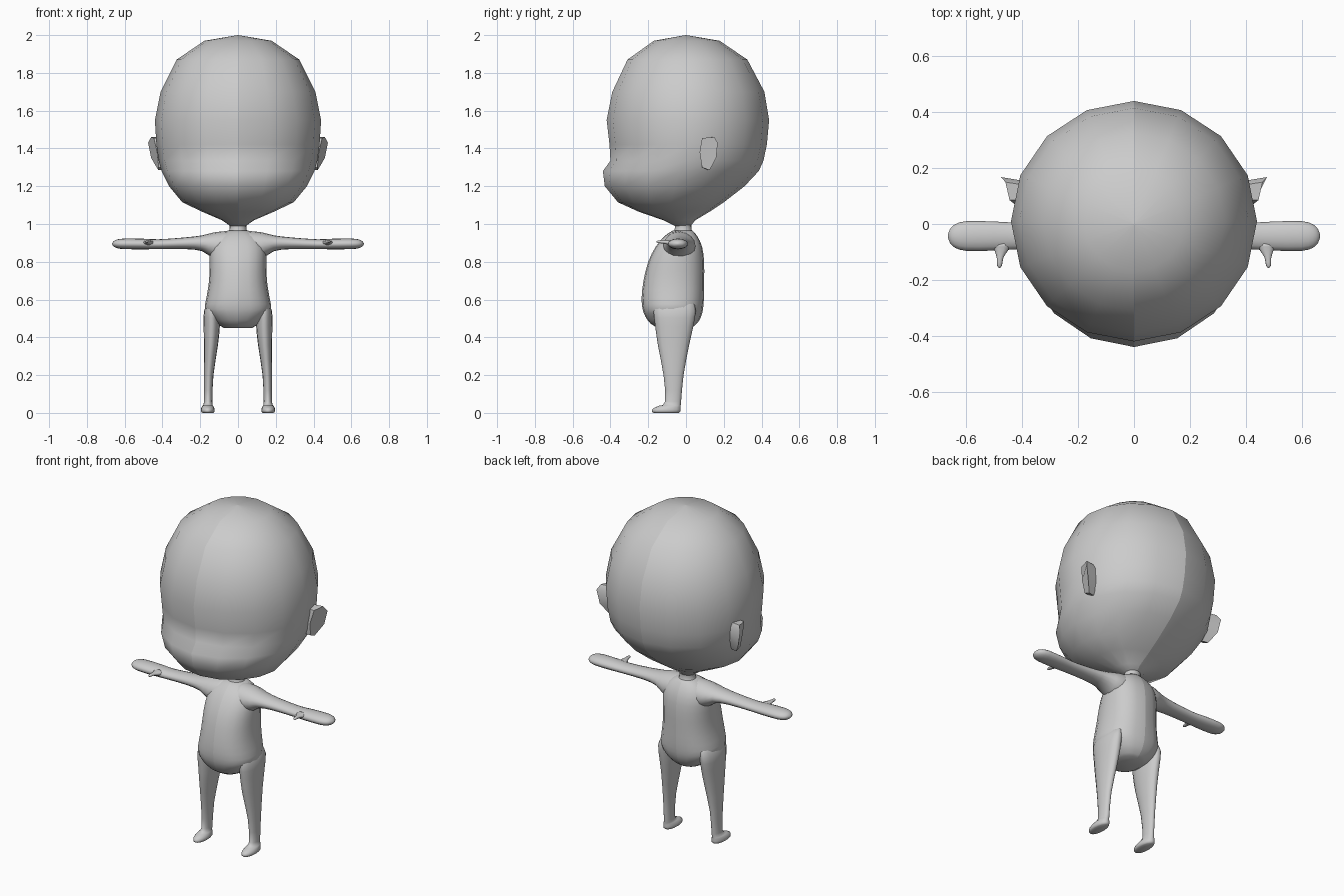
import bpy, bmesh, math
from mathutils import Vector

skin = bpy.data.materials.new("grey clay")
skin.diffuse_color = (0.6, 0.6, 0.6, 1)


def finish(name, bm, centre_seam=False):
    bmesh.ops.recalc_face_normals(bm, faces=bm.faces)
    for f in bm.faces:
        f.smooth = True
    if centre_seam:
        for e in bm.edges:
            if all(abs(v.co.x) < 1e-4 for v in e.verts):
                e.smooth = False
    me = bpy.data.meshes.new(name)
    bm.to_mesh(me)
    bm.free()
    me.materials.append(skin)
    ob = bpy.data.objects.new(name, me)
    bpy.context.collection.objects.link(ob)
    return ob


def refine(rows, steps):
    """Catmull-Rom interpolation between ring parameter rows."""
    out = []
    for i in range(len(rows) - 1):
        p = [rows[max(0, min(len(rows) - 1, i + k))] for k in (-1, 0, 1, 2)]
        for s in range(steps):
            t = s / steps
            out.append([0.5 * (2 * b + (c - a) * t + (2 * a - 5 * b + 4 * c - d) * t * t
                               + (3 * b - a - 3 * c + d) * t ** 3) for a, b, c, d in zip(*p)])
    return out + [rows[-1]]


def loft(name, rows, place, segs=16, steps=1, power=2.0, side=1, seam=False):
    """Skin elliptical rings; a row is (position, centre a, centre b, radius a, radius b)."""
    bm = bmesh.new()
    rings = []
    rows = refine(rows, steps)
    for w, ca, cb, ra, rb in rows:
        ring = []
        for k in range(segs):
            t = math.tau * k / segs
            c, s = math.cos(t), math.sin(t)
            a = ca + ra * math.copysign(abs(c) ** (2 / power), c)
            b = cb + rb * math.copysign(abs(s) ** (2 / power), s)
            x, y, z = place(w, a, b)
            ring.append(bm.verts.new((x * side, y, z)))
        rings.append(ring)
    for lo, hi in zip(rings, rings[1:]):
        for k in range(segs):
            n = (k + 1) % segs
            bm.faces.new((lo[k], lo[n], hi[n], hi[k]))
    # fan caps
    for ring, row in ((rings[0], rows[0]), (rings[-1], rows[-1])):
        x, y, z = place(*row[:3])
        mid = bm.verts.new((x * side, y, z))
        for k in range(segs):
            bm.faces.new((ring[k], ring[(k + 1) % segs], mid))
    return finish(name, bm, seam)


def up(w, a, b):
    return a, b, w


def along_x(w, a, b):
    return w, a, b


def along_y(w, a, b):
    return a, w, b


def depth_rows(table):
    """(z, half width, y front, y back) to ring rows."""
    return [(z, 0, (f + b) / 2, hw, (b - f) / 2) for z, hw, f, b in table]


# Head: sixteen-sided skull with a projecting muzzle and tapered jaw
loft("head", depth_rows([
    (0.985, 0.035, -0.05, 0.02), (1.02, 0.085, -0.12, 0.05), (1.065, 0.19, -0.25, 0.125),
    (1.115, 0.295, -0.36, 0.20), (1.20, 0.365, -0.43, 0.31), (1.28, 0.405, -0.44, 0.385),
    (1.335, 0.42, -0.40, 0.41), (1.42, 0.432, -0.405, 0.428), (1.55, 0.44, -0.42, 0.44),
    (1.70, 0.41, -0.39, 0.415), (1.87, 0.325, -0.31, 0.325), (1.97, 0.178, -0.17, 0.178),
    (2.0, 0.002, -0.002, 0.002)]), up, seam=True)

# Neck
loft("neck", depth_rows([(0.94, 0.07, -0.08, 0.05), (0.97, 0.045, -0.06, 0.03),
                         (1.03, 0.05, -0.06, 0.03)]), up, steps=3)

# Torso: round belly, hips flaring over the legs
loft("torso", depth_rows([
    (0.45, 0.075, -0.15, 0.03), (0.475, 0.115, -0.19, 0.06), (0.51, 0.15, -0.215, 0.08),
    (0.55, 0.176, -0.23, 0.09), (0.61, 0.167, -0.235, 0.095), (0.70, 0.153, -0.225, 0.096),
    (0.80, 0.15, -0.20, 0.096), (0.88, 0.145, -0.16, 0.085), (0.935, 0.11, -0.115, 0.06),
    (0.965, 0.055, -0.07, 0.035)]), up, segs=20, steps=2, power=2.3, seam=True)

# Ear outline as (y, z, outer x)
EAR = [(0.085, 1.455, 0.445), (0.15, 1.46, 0.46), (0.168, 1.43, 0.476), (0.16, 1.35, 0.46),
       (0.125, 1.285, 0.422), (0.085, 1.30, 0.42), (0.072, 1.38, 0.428)]

for label, s in (("left", 1), ("right", -1)):
    # Arm with rounded mitten hand
    loft(label + "_arm", [
        (0.03, -0.035, 0.885, 0.085, 0.08), (0.12, -0.035, 0.885, 0.085, 0.072),
        (0.19, -0.04, 0.898, 0.065, 0.042), (0.28, -0.042, 0.898, 0.052, 0.031),
        (0.42, -0.043, 0.893, 0.048, 0.026), (0.50, -0.043, 0.894, 0.052, 0.028),
        (0.60, -0.043, 0.895, 0.053, 0.028), (0.64, -0.043, 0.895, 0.042, 0.023),
        (0.658, -0.043, 0.895, 0.025, 0.014), (0.666, -0.043, 0.895, 0.004, 0.003)],
        along_x, steps=2, side=s)

    # Thumb
    loft(label + "_thumb", [
        (-0.07, 0.475, 0.90, 0.035, 0.016), (-0.095, 0.475, 0.902, 0.024, 0.012),
        (-0.12, 0.479, 0.905, 0.012, 0.009), (-0.148, 0.481, 0.906, 0.009, 0.007),
        (-0.157, 0.481, 0.906, 0.002, 0.002)], along_y, segs=10, steps=2, side=s)

    # Leg tapering into a small foot
    loft(label + "_leg", [
        (0.0, 0.16, -0.105, 0.028, 0.066), (0.008, 0.16, -0.105, 0.036, 0.076),
        (0.024, 0.16, -0.101, 0.035, 0.073), (0.038, 0.16, -0.085, 0.028, 0.057),
        (0.06, 0.158, -0.068, 0.022, 0.042), (0.20, 0.155, -0.066, 0.025, 0.053),
        (0.36, 0.143, -0.066, 0.037, 0.083), (0.46, 0.139, -0.062, 0.043, 0.101),
        (0.54, 0.138, -0.06, 0.042, 0.112), (0.59, 0.125, -0.06, 0.03, 0.10)],
        up, steps=2, side=s)

    # Ear: flared plate rooted in the head
    bm = bmesh.new()
    root = [bm.verts.new((s * 0.385, 0.09 + (y - 0.09) * 0.8, z)) for y, z, x in EAR]
    rim = [bm.verts.new((s * x, y, z)) for y, z, x in EAR]
    for k in range(len(EAR)):
        n = (k + 1) % len(EAR)
        bm.faces.new((root[k], root[n], rim[n], rim[k]))
    bm.faces.new(rim)
    bm.faces.new(root[::-1])
    ear = finish(label + "_ear", bm)
    bpy.ops.object.select_all(action='DESELECT')
    ear.select_set(True)
    bpy.context.view_layer.objects.active = ear
    bpy.ops.object.shade_smooth_by_angle(angle=math.radians(50))
